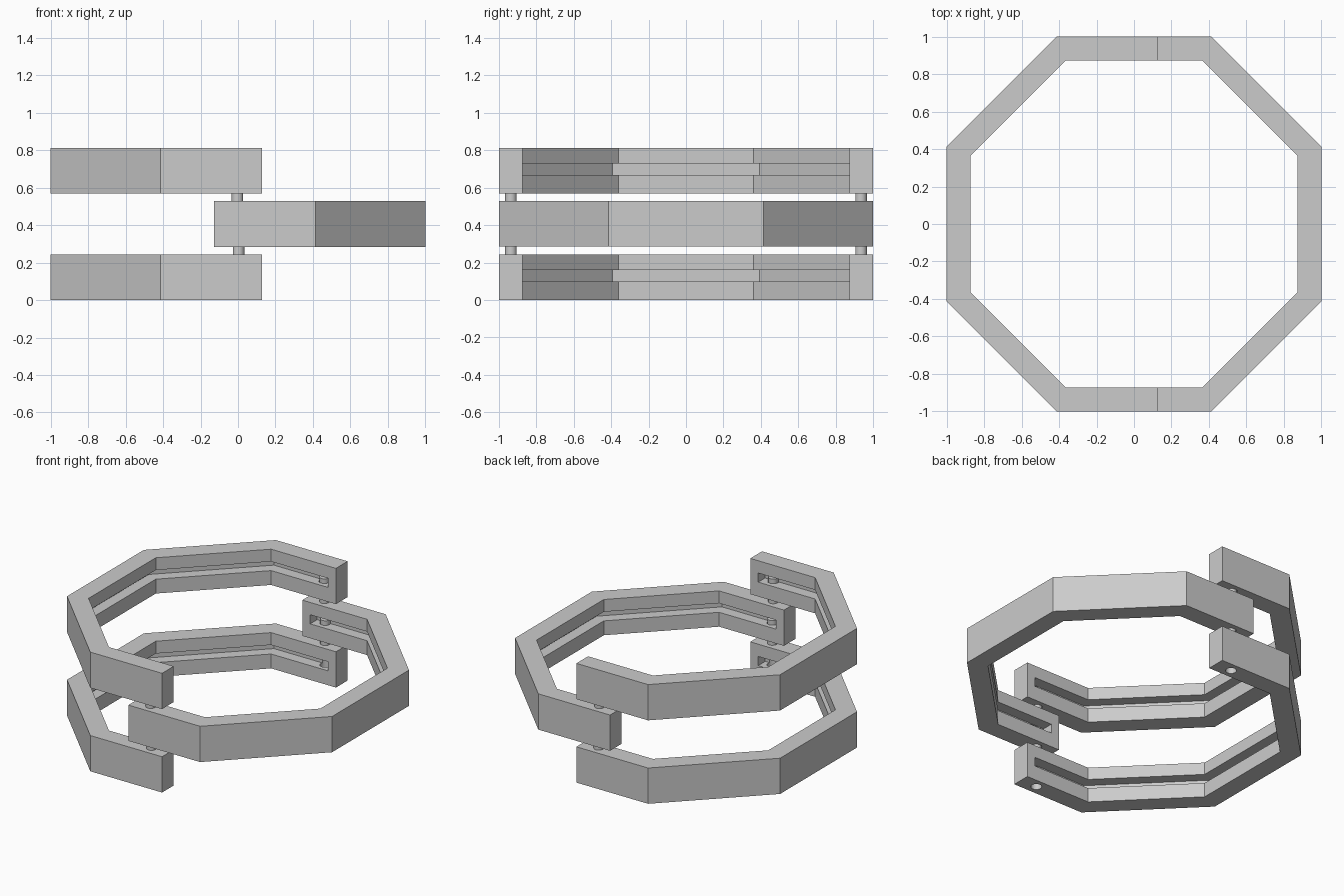
import bpy, bmesh, math
from mathutils import Matrix

if "Cube" in bpy.data.objects:
    bpy.data.objects.remove(bpy.data.objects["Cube"])

H, PITCH = 0.244, 0.2845        # link height and stacking step
SLOT_LO, SLOT_HI = 0.098, 0.160  # groove heights within a link
PIN_Y = 0.936
K = math.tan(math.pi / 8)


def finish(bm, name):
    bmesh.ops.recalc_face_normals(bm, faces=bm.faces)
    me = bpy.data.meshes.new(name)
    bm.to_mesh(me)
    bm.free()
    ob = bpy.data.objects.new(name, me)
    bpy.context.collection.objects.link(ob)
    return ob


def half_octagon(name, outer, inner, x_end, z0, z1, side):
    """Half-octagon band opening away from `side` (-1 left, 1 right)."""
    def arc(a):
        return [(x_end, a), (-a * K, a), (-a, a * K),
                (-a, -a * K), (-a * K, -a), (x_end, -a)]
    bm = bmesh.new()
    pts = list(zip(arc(outer), arc(inner)))
    rings = [[bm.verts.new((-side * x, y, z)) for (x, y), z in
              ((o, z0), (i, z0), (i, z1), (o, z1))] for o, i in pts]
    for a, b in zip(rings, rings[1:]):
        for j in range(4):
            n = (j + 1) % 4
            bm.faces.new((a[j], a[n], b[n], b[j]))
    bm.faces.new(rings[0])
    bm.faces.new(rings[-1])
    return finish(bm, name)


def add_cylinder(bm, r, x, y, z0, z1):
    bmesh.ops.create_cone(bm, cap_ends=True, segments=32, radius1=r, radius2=r,
                          depth=z1 - z0,
                          matrix=Matrix.Translation((x, y, (z0 + z1) / 2)))


def cut(ob, cutters):
    for c in cutters:
        m = ob.modifiers.new("cut", 'BOOLEAN')
        m.operation, m.solver, m.object = 'DIFFERENCE', 'EXACT', c
        c.hide_render = True
    dg = bpy.context.evaluated_depsgraph_get()
    me = bpy.data.meshes.new_from_object(ob.evaluated_get(dg))
    ob.modifiers.clear()
    ob.data = me
    for c in cutters:
        bpy.data.objects.remove(c)


def smooth(ob):
    bpy.ops.object.select_all(action='DESELECT')
    ob.select_set(True)
    bpy.context.view_layer.objects.active = ob
    bpy.ops.object.shade_smooth_by_angle(angle=math.radians(30))


names = ["bottom", "middle", "top"]
pin_x = [0.003, 0.003, -0.003]
for i, n in enumerate(names):
    z = i * PITCH
    side = 1 if i == 1 else -1
    # half ring with inner groove and pin holes in its lower wall
    link = half_octagon(n + "_link", 1.0, 0.874, 0.127, z, z + H, side)
    groove = half_octagon("groove_cutter", 0.949, 0.8, 0.067,
                          z + SLOT_LO, z + SLOT_HI, side)
    bm = bmesh.new()
    for s in (-1, 1):
        add_cylinder(bm, 0.034, pin_x[i], s * PIN_Y, z - 0.02, z + SLOT_HI - 0.002)
    holes = finish(bm, "hole_cutter")
    cut(link, [groove, holes])
    smooth(link)
    # hinge pins rising from the link below into this link's groove
    if i:
        for s, tag in ((-1, "front"), (1, "back")):
            bm = bmesh.new()
            add_cylinder(bm, 0.031, pin_x[i], s * PIN_Y,
                         z - PITCH + H - 0.005, z + SLOT_LO + 0.03)
            smooth(finish(bm, f"{n}_pin_{tag}"))
